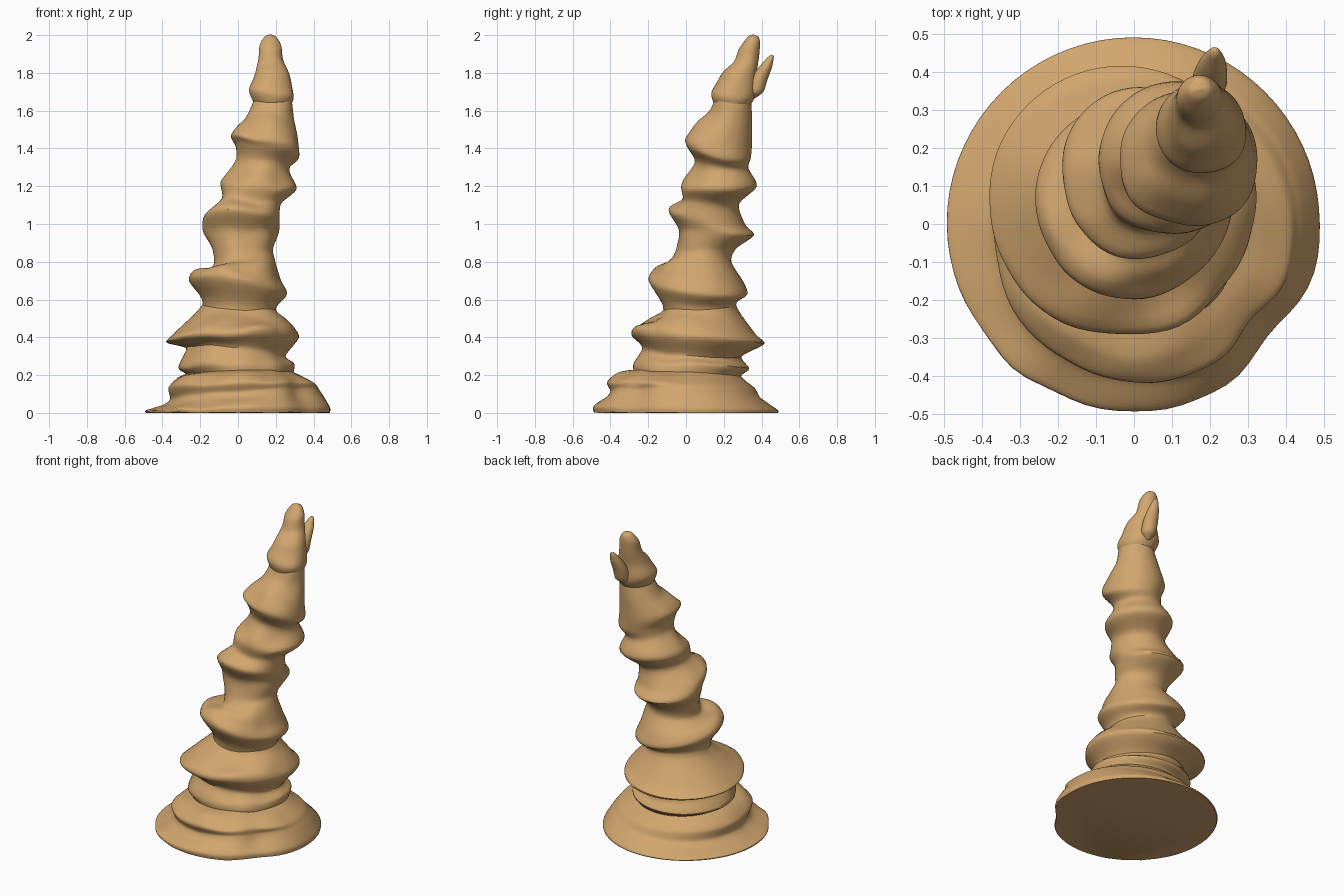
import bpy, bmesh, math
from mathutils import Vector, noise

SEG, SUB = 72, 5
rock = bpy.data.materials.new("tan rock")
rock.diffuse_color = (0.64, 0.38, 0.155, 1)


def blend(a, b, c, d, t):
    """Smooth curve between rings b and c, with slightly softened tangents."""
    m0, m1 = (c - a) * 0.4, (d - b) * 0.4
    return ((2*t**3 - 3*t*t + 1) * b + (t**3 - 2*t*t + t) * m0
            + (3*t*t - 2*t**3) * c + (t**3 - t*t) * m1)


def stack(name, rings, rough=0.0, dent=0.0):
    """Loft tilted rings (x, y, radius, z, tilt to right, tilt to back)."""
    fine = []
    for i in range(len(rings) - 1):
        quad = [rings[max(0, min(len(rings) - 1, i + k))] for k in (-1, 0, 1, 2)]
        for s in range(SUB):
            fine.append([blend(*vals, s / SUB) for vals in zip(*quad)])
    fine.append(rings[-1])
    bm = bmesh.new()
    loops = []
    for x, y, r, z, tx, ty in fine:
        loop = []
        for j in range(SEG):
            a = 2 * math.pi * j / SEG
            c, s = math.cos(a), math.sin(a)
            # chips and lumps appear mainly on the front
            front = max(0.0, min(1.0, 0.4 - s))
            n = noise.noise(Vector(((x + r*c) * 6, (y + r*s) * 6, z * 8)))
            off = (a - math.radians(320)) / 0.25
            rr = r + rough * front * n - dent * math.exp(-off * off)
            zz = z + tx*c + ty*s + rough * front * n
            loop.append(bm.verts.new((x + rr*c, y + rr*s, max(0.0, zz))))
        loops.append(loop)
    for lo, hi in zip(loops, loops[1:]):
        for j in range(SEG):
            k = (j + 1) % SEG
            bm.faces.new((lo[j], lo[k], hi[k], hi[j]))
    bm.faces.new(loops[0][::-1])
    bm.faces.new(loops[-1])
    mesh = bpy.data.meshes.new(name)
    bm.to_mesh(mesh)
    bm.free()
    mesh.materials.append(rock)
    ob = bpy.data.objects.new(name, mesh)
    bpy.context.collection.objects.link(ob)
    bpy.ops.object.select_all(action='DESELECT')
    ob.select_set(True)
    bpy.context.view_layer.objects.active = ob
    bpy.ops.object.shade_smooth_by_angle(angle=math.radians(40))


# wide foot with a broken front right edge
stack("base", [
    (0, 0, .487, 0, 0, 0),
    (0, 0, .487, .022, .008, -.008),
    (.03, 0, .42, .07, .025, -.01),
    (.035, -.005, .395, .10, .025, -.015),
    (.02, -.025, .39, .145, .01, -.015),
    (.01, -.02, .335, .19, .005, -.02),
    (.01, 0, .28, .215, .005, -.01),
], rough=.012, dent=.03)

# leaning column of tilted ridges and necks
stack("column", [
    (.01, .01, .26, .15, 0, 0),
    (.01, .01, .285, .21, .005, -.01),
    (-.01, .03, .305, .25, .01, -.015),
    (-.01, .035, .26, .32, -.02, -.02),
    (-.03, .065, .35, .385, .01, -.02),
    (-.03, .045, .325, .435, .02, -.02),
    (.005, .07, .195, .56, -.015, .01),
    (0, .065, .26, .665, -.035, -.035),
    (0, .07, .23, .73, -.02, -.03),
    (.03, .075, .165, .80, .02, 0),
    (.025, .105, .16, .87, 0, 0),
    (.015, .16, .20, .955, -.005, -.015),
    (.02, .115, .20, 1.03, -.015, -.035),
    (.07, .125, .155, 1.12, -.015, -.015),
    (.11, .175, .20, 1.205, -.02, -.005),
    (.13, .19, .14, 1.31, -.02, -.015),
    (.155, .175, .168, 1.38, -.03, -.03),
    (.14, .17, .18, 1.45, -.025, -.015),
    (.165, .22, .13, 1.56, 0, 0),
    (.185, .245, .10, 1.64, -.01, 0),
    (.185, .25, .09, 1.68, 0, 0),
], rough=.018)

# slender peak
stack("peak", [
    (.185, .245, .09, 1.62, 0, 0),
    (.175, .252, .118, 1.69, -.02, -.005),
    (.18, .28, .092, 1.785, -.01, 0),
    (.175, .32, .066, 1.87, 0, .01),
    (.172, .335, .057, 1.945, 0, .01),
    (.172, .355, .030, 1.99, 0, 0),
    (.172, .36, .004, 2.0, 0, 0),
], rough=.015)

# small splinter on the back of the peak
stack("splinter", [
    (.195, .355, .01, 1.665, 0, 0),
    (.20, .37, .04, 1.70, 0, 0),
    (.20, .385, .045, 1.76, 0, 0),
    (.207, .42, .035, 1.83, 0, 0),
    (.212, .45, .015, 1.885, 0, 0),
    (.213, .456, .003, 1.895, 0, 0),
])
